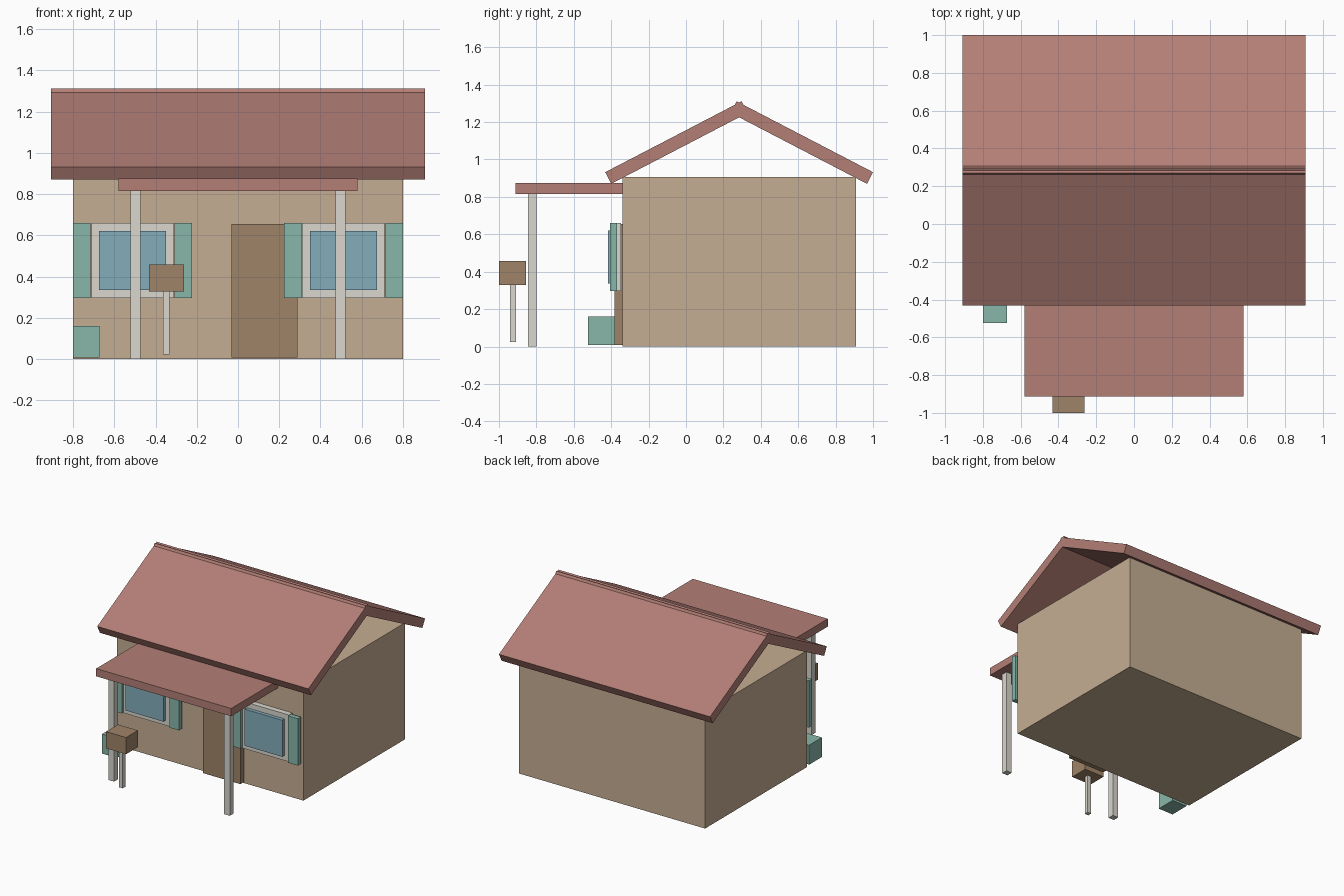
import bpy, math
from mathutils import Vector

if "Cube" in bpy.data.objects:
    bpy.data.objects.remove(bpy.data.objects["Cube"])


def material(name, rgb):
    m = bpy.data.materials.new(name)
    m.diffuse_color = (*rgb, 1)
    m.use_nodes = True
    m.node_tree.nodes["Principled BSDF"].inputs["Base Color"].default_value = m.diffuse_color
    return m


TAN = material("plaster", (0.56, 0.42, 0.29))
RED = material("roof_red", (0.45, 0.21, 0.18))
CREAM = material("cream", (0.70, 0.68, 0.61))
BROWN = material("wood", (0.35, 0.23, 0.14))
TEAL = material("teal", (0.25, 0.47, 0.40))
BLUE = material("glass_blue", (0.23, 0.42, 0.50))


def box(name, x, y, z, mat):
    """Box from (min, max) ranges on each axis."""
    lo, hi = Vector((x[0], y[0], z[0])), Vector((x[1], y[1], z[1]))
    bpy.ops.mesh.primitive_cube_add(size=1, location=(lo + hi) / 2)
    o = bpy.context.object
    o.name = name
    o.scale = hi - lo
    o.data.materials.append(mat)
    return o


# House body
box("walls", (-0.8, 0.8), (-0.34, 0.908), (0, 0.905), TAN)

# Two tilted roof slabs crossing at the ridge
RIDGE_Y, T = 0.284, 0.07
EAVE, TOP = Vector((-0.432, 0.932)), Vector((0.297, 1.311))
run = TOP - EAVE
pitch = math.atan2(run.y, run.x)
mid = (EAVE + TOP) / 2 + Vector((math.sin(pitch), -math.cos(pitch))) * T / 2
for name, s in (("front_roof", 1), ("back_roof", -1)):
    slab = box(name, (-0.907, 0.907), (0, run.length), (0, T), RED)
    slab.location = (0, RIDGE_Y + s * (mid.x - RIDGE_Y), mid.y)
    slab.rotation_euler.x = s * pitch

# Porch roof, posts and door
box("porch_roof", (-0.58, 0.58), (-0.912, -0.34), (0.815, 0.875), RED)
for side, x in (("left", -0.497), ("right", 0.497)):
    box(side + "_porch_post", (x - 0.024, x + 0.024), (-0.845, -0.798), (0, 0.816), CREAM)
box("door", (-0.032, 0.288), (-0.382, -0.338), (0.007, 0.655), BROWN)

# Windows with shutters
for side, x in (("left", -0.511), ("right", 0.511)):
    box(side + "_window_frame", (x - 0.2, x + 0.2), (-0.39, -0.347), (0.296, 0.66), CREAM)
    box(side + "_window_glass", (x - 0.162, x + 0.162), (-0.418, -0.38), (0.336, 0.62), BLUE)
    for k, d in (("outer", math.copysign(0.246, x)), ("inner", -math.copysign(0.246, x))):
        box(f"{side}_{k}_shutter", (x + d - 0.042, x + d + 0.042), (-0.405, -0.368), (0.296, 0.66), TEAL)

# Mailbox on its post, and planter
box("mailbox", (-0.432, -0.262), (-1.0, -0.855), (0.328, 0.458), BROWN)
box("mailbox_post", (-0.363, -0.331), (-0.942, -0.91), (0.023, 0.33), CREAM)
box("planter", (-0.8, -0.672), (-0.525, -0.37), (0.008, 0.16), TEAL)
